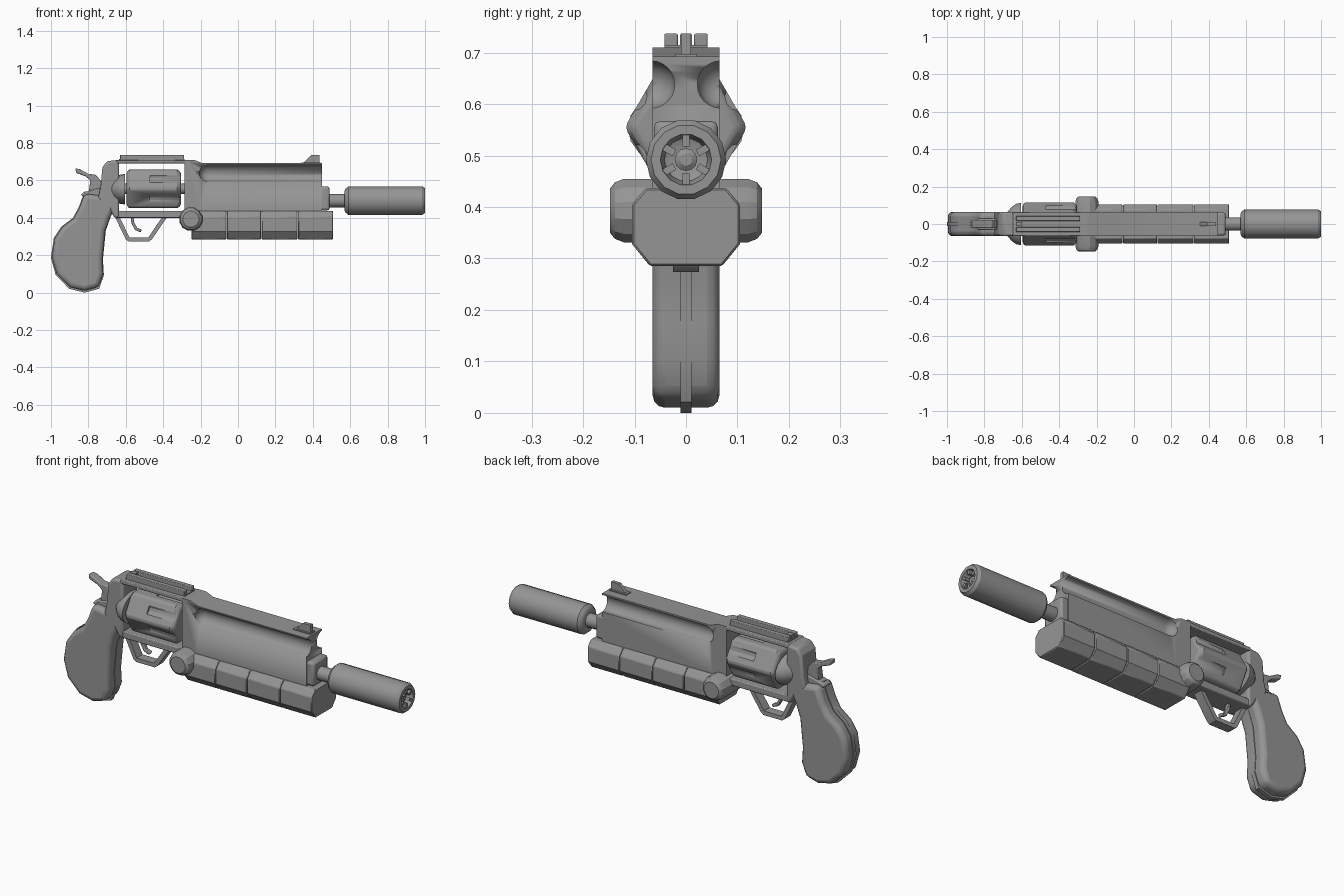
import bpy, bmesh
from math import sin, cos, pi, radians
from mathutils import Vector

if "Cube" in bpy.data.objects:
    bpy.data.objects.remove(bpy.data.objects["Cube"], do_unlink=True)

steel = bpy.data.materials.new("grey steel")
steel.use_nodes = True
GREY = (0.3, 0.3, 0.3, 1)
steel.diffuse_color = GREY
steel.node_tree.nodes["Principled BSDF"].inputs["Base Color"].default_value = GREY


def finish(name, bm, bevel=0.0, segments=2):
    """Turn a bmesh into a shaded object, with an optional bevel."""
    bmesh.ops.recalc_face_normals(bm, faces=bm.faces)
    mesh = bpy.data.meshes.new(name)
    bm.to_mesh(mesh)
    bm.free()
    obj = bpy.data.objects.new(name, mesh)
    bpy.context.collection.objects.link(obj)
    mesh.materials.append(steel)
    if bevel:
        mod = obj.modifiers.new("bevel", 'BEVEL')
        mod.width, mod.segments = bevel, segments
        mod.limit_method, mod.angle_limit = 'ANGLE', radians(40)
    bpy.ops.object.select_all(action='DESELECT')
    obj.select_set(True)
    bpy.context.view_layer.objects.active = obj
    bpy.ops.object.shade_smooth_by_angle(angle=radians(28))
    return obj


def prism(name, points, lo, hi, axis='y', bevel=0.0, segments=2):
    """Extrude an outline: (x, z) along y, or (y, z) along x."""
    bm = bmesh.new()
    place = (lambda a, b, t: (a, t, b)) if axis == 'y' else (lambda a, b, t: (t, a, b))
    face = bm.faces.new([bm.verts.new(place(a, b, lo)) for a, b in points])
    side = bmesh.ops.extrude_face_region(bm, geom=[face])
    verts = [v for v in side["geom"] if isinstance(v, bmesh.types.BMVert)]
    bmesh.ops.translate(bm, verts=verts, vec=Vector(place(0, 0, hi - lo)))
    return finish(name, bm, bevel, segments)


def box(name, x0, x1, half, z0, z1, y=0.0, bevel=0.0):
    outline = [(x0, z0), (x1, z0), (x1, z1), (x0, z1)]
    return prism(name, outline, y - half, y + half, bevel=bevel)


def lathe(name, profile, center, sides=12, axis='x', flat=1.0, turn=0.0, bevel=0.0):
    """Sweep (distance, radius) pairs round the x or y axis."""
    bm = bmesh.new()
    rings = []
    for t, r in profile:
        ring = []
        for i in range(sides):
            a = 2 * pi * i / sides + turn
            u, w = r * cos(a), r * sin(a) * flat
            p = (t, u, w) if axis == 'x' else (u, t, w)
            ring.append(bm.verts.new(Vector(p) + Vector(center)))
        rings.append(ring)
    for a, b in zip(rings, rings[1:]):
        for i in range(sides):
            j = (i + 1) % sides
            bm.faces.new((a[i], a[j], b[j], b[i]))
    bm.faces.new(rings[0])
    bm.faces.new(rings[-1])
    return finish(name, bm, bevel)


def cut(target, cutter):
    cutter.hide_render = True
    cutter.hide_viewport = True
    mod = target.modifiers.new("cut", 'BOOLEAN')
    mod.operation, mod.object, mod.solver = 'DIFFERENCE', cutter, 'EXACT'


def strip(name, path, thick, half):
    """Flat bar following an (x, z) path, thickened to its left."""
    pts = [Vector(p) for p in path]
    inner = []
    for i, p in enumerate(pts):
        d = (pts[min(i + 1, len(pts) - 1)] - pts[max(i - 1, 0)]).normalized()
        inner.append(p + Vector((-d.y, d.x)) * thick)
    return prism(name, [tuple(p) for p in pts + inner[::-1]], -half, half, bevel=0.004)


# Grip with a thin backstrap showing round its edge
grip_outline = [(-.82, .53), (-.67, .51), (-.655, .46), (-.685, .40), (-.71, .33),
                (-.725, .18), (-.72, .10), (-.745, .03), (-.82, .01), (-.90, .03),
                (-.97, .10), (-.995, .19), (-.98, .29), (-.94, .35), (-.88, .395),
                (-.85, .45)]
prism("grip", grip_outline, -.065, .065, bevel=.024, segments=3)
strap_outline = [(-.82 + (x + .82) * 1.03, .26 + (z - .26) * 1.04) for x, z in grip_outline]
prism("backstrap", strap_outline, -.011, .011)
prism("grip_tang", [(-.84, .52), (-.83, .535), (-.74, .56), (-.69, .52), (-.72, .48)],
      -.03, .03, bevel=.006)

# Hammer
prism("hammer", [(-.80, .52), (-.79, .60), (-.815, .622), (-.865, .64), (-.87, .665),
                 (-.845, .66), (-.80, .635), (-.76, .63), (-.735, .60), (-.72, .52)],
      -.022, .022, bevel=.005)

# Frame around the cylinder window
prism("frame_rear", [(-.635, .71), (-.70, .703), (-.725, .67), (-.735, .56), (-.75, .50),
                     (-.69, .45), (-.66, .40), (-.635, .40)],
      -.065, .065, bevel=.018, segments=3)
box("top_strap", -.65, -.25, .065, .69, .71, bevel=.004)
box("frame_bottom", -.66, -.24, .06, .40, .437, bevel=.005)

# Raised sight rail with a centre slot
box("rail_base", -.635, -.285, .042, .70, .715)
for side in (-1, 1):
    box("rail_side", -.63, -.288, .013, .71, .737, y=side * .029, bevel=.003)
box("rear_sight", -.63, -.60, .012, .71, .735)

# Recoil shield and hexagonal fluted cylinder
lathe("recoil_shield", [(-.68, .06), (-.655, .09), (-.63, .108), (-.605, .113)],
      (0, 0, .553), sides=20, flat=.72)
cylinder = lathe("cylinder", [(-.595, .108), (-.58, .119), (-.325, .119), (-.305, .104)],
                 (0, 0, .555), sides=6, bevel=.01)
for i in range(6):
    a = pi / 6 + i * pi / 3
    flute = lathe("flute_cutter", [(-.47, .028), (-.28, .028)],
                  (0, .12 * cos(a), .555 + .12 * sin(a)), sides=12)
    cut(cylinder, flute)
lathe("cylinder_pin", [(-.65, .028), (-.25, .028)], (0, 0, .555))

# Barrel housing with a round-ended groove along each side
barrel = prism("barrel_housing", [(-.285, .40), (-.285, .71), (-.235, .71), (-.19, .692),
                                  (.45, .692), (.45, .43), (-.2, .43), (-.2, .40)],
               -.065, .065)
for side in (-1, 1):
    ends = [(-.207 + .046 * (1 - cos(a)), max(.046 * sin(a), .002))
            for a in (i * pi / 12 for i in range(7))]
    groove = lathe("groove_cutter", ends + [(.6, .046)], (0, side * .068, .638), sides=24)
    cut(barrel, groove)
box("muzzle_block", .44, .49, .062, .44, .567, bevel=.012)

# Front sight
box("sight_base", .34, .44, .02, .685, .697)
prism("front_sight", [(.345, .69), (.39, .735), (.435, .737), (.435, .69)], -.010, .010)

# Lower housing in segments parted by thin seams
half_outline = [(.078, .437), (.105, .405), (.105, .328), (.07, .285)]
octagon = half_outline + [(-y, z) for y, z in half_outline[::-1]]
seams = [-.25, -.06, .125, .32, .51]
for x0, x1 in zip(seams, seams[1:]):
    prism("lower_housing", octagon, x0 + .001, x1 - .001, axis='x', bevel=.004, segments=1)

# Cross knob through the frame
lathe("side_knob", [(-.148, .044), (-.138, .057), (-.12, .064),
                    (.12, .064), (.138, .057), (.148, .044)],
      (-.252, 0, .393), sides=12, axis='y', turn=pi / 12)

# Trigger and guard
strip("trigger_guard", [(-.665, .42), (-.60, .285), (-.585, .274), (-.475, .274), (-.46, .285),
                        (-.375, .41)], .022, .025)
strip("trigger", [(-.575, .42), (-.57, .37), (-.55, .335), (-.52, .322)], .016, .012)

# Barrel rod and long muzzle tube with a finned recess
Z = .492
lathe("barrel_rod", [(.47, .036), (.60, .036)], (0, 0, Z), sides=16)
lathe("muzzle_tube", [(.57, .055), (.575, .066), (.59, .078), (.985, .078), (1, .068),
                      (1, .05), (.965, .042), (.96, .03)], (0, 0, Z), sides=14)
lathe("muzzle_bore", [(.94, .022), (.975, .022), (.982, .012)], (0, 0, Z))
for i in range(6):
    fin = box("muzzle_fin", .955, .996, .007, .026, .06)
    fin.location.z = Z
    fin.rotation_euler.x = i * pi / 3
